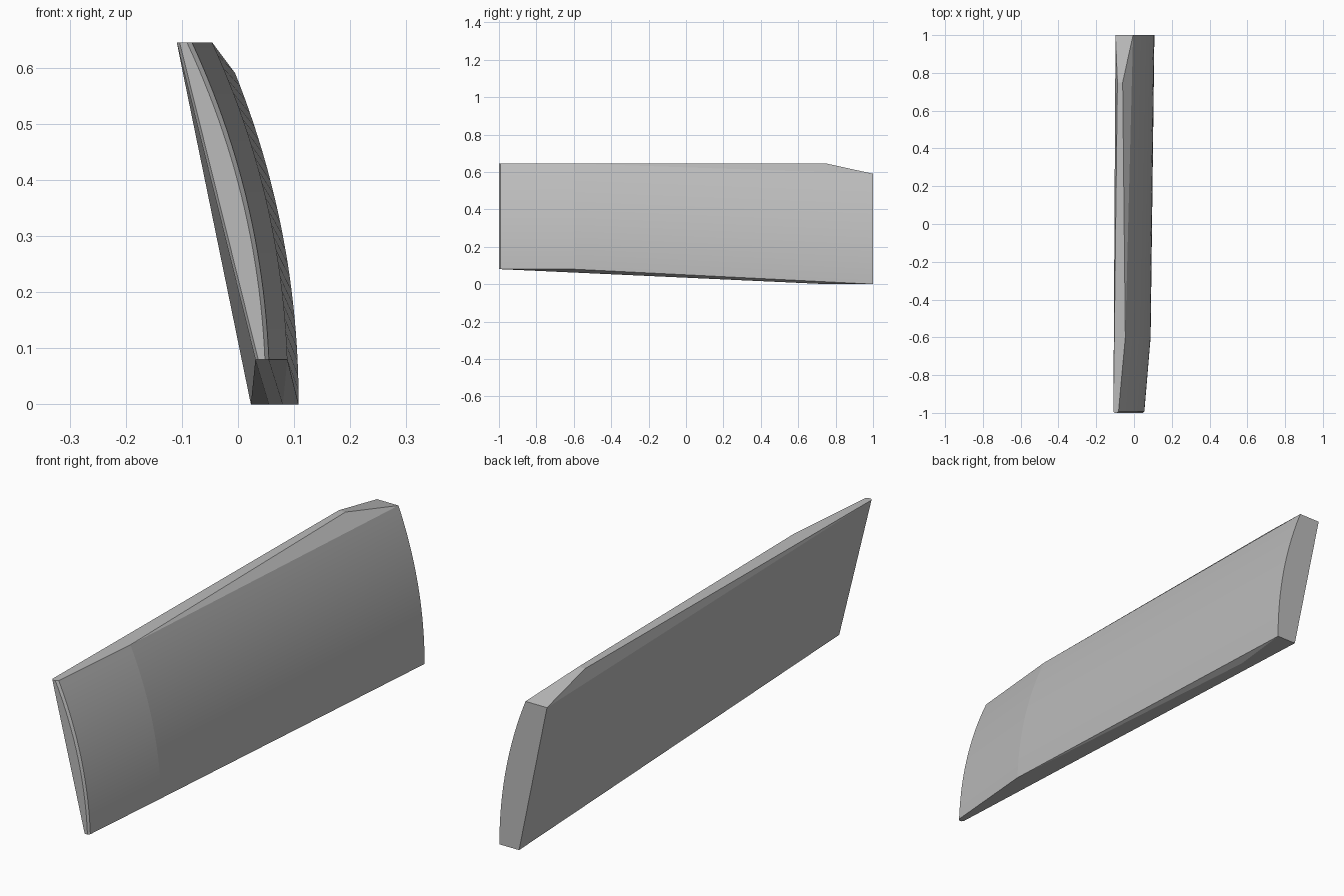
import bpy, bmesh
from mathutils import Vector

default = bpy.data.objects.get("Cube")
if default:
    bpy.data.objects.remove(default)

STEPS = 24
SAG = 0.029
LOW, TOP, END_TOP = 0.08, 0.645, 0.59

grey = bpy.data.materials.new("plain grey")
grey.use_nodes = True
colour = (0.5, 0.5, 0.5, 1)
grey.diffuse_color = colour
grey.node_tree.nodes["Principled BSDF"].inputs["Base Color"].default_value = colour

bm = bmesh.new()


def line(y, low, high, sag=0, steps=1):
    """Row of vertices from low (x, z) to high (x, z), bowed towards +x."""
    a, b = Vector((low[0], y, low[1])), Vector((high[0], y, high[1]))
    d = (b - a).normalized()
    out = Vector((d.z, 0, -d.x))
    row = []
    for i in range(steps + 1):
        t = i / steps
        row.append(bm.verts.new(a.lerp(b, t) + out * sag * 4 * t * (1 - t)))
    return row


def bridge(a, b, smooth=False):
    for i in range(len(a) - 1):
        bm.faces.new((a[i], a[i + 1], b[i + 1], b[i])).smooth = smooth


# Curved outer skin: narrow tip, widening shoulder, full end
arcs = [
    line(-1.0, (0.048, LOW), (-0.091, TOP), SAG, STEPS),
    line(-0.992, (0.055, LOW), (-0.082, TOP), SAG, STEPS),
    line(-0.6, (0.088, LOW), (-0.046, TOP), SAG, STEPS),
    line(1.0, (0.108, 0), (-0.005, END_TOP), SAG, STEPS),
]
for i, (a, b) in enumerate(zip(arcs, arcs[1:])):
    bridge(a, b, smooth=True)
core_arc, rim_arc, mid_arc, end_arc = arcs

# Straight back skin
core_back = line(-1.0, (0.036, LOW), (-0.104, TOP))
rim_back = line(-0.992, (0.031, LOW), (-0.109, TOP))
end_back = line(1.0, (0.023, 0), (-0.098, END_TOP))
bridge(core_back, rim_back)
bridge(rim_back, end_back)

# End caps
bm.faces.new(core_back[::-1] + core_arc)
bm.faces.new(end_back[::-1] + end_arc)

# Bottom and top edges, each with a splayed facet group near the full end
back_corner = line(0.75, (0.055, 0), (-0.088, TOP))
arc_corner = line(0.75, (0.08, 0), (-0.06, TOP))
for k in (0, -1):
    q, p = back_corner[k], arc_corner[k]
    bm.faces.new((core_back[k], core_arc[k], rim_arc[k], mid_arc[k], p, q, rim_back[k]))
    bm.faces.new((mid_arc[k], end_arc[k], p))
    bm.faces.new((rim_back[k], end_back[k], q))
    bm.faces.new((p, q, end_back[k], end_arc[k]))

bmesh.ops.recalc_face_normals(bm, faces=bm.faces[:])

# Keep creases sharp around the curved skin and along its section lines
sections = [set(a) for a in arcs]
for e in bm.edges:
    on_section = any(e.verts[0] in s and e.verts[1] in s for s in sections)
    e.smooth = all(f.smooth for f in e.link_faces) and not on_section

mesh = bpy.data.meshes.new("curved_blade")
bm.to_mesh(mesh)
bm.free()
mesh.materials.append(grey)
blade = bpy.data.objects.new("curved_blade", mesh)
bpy.context.collection.objects.link(blade)
